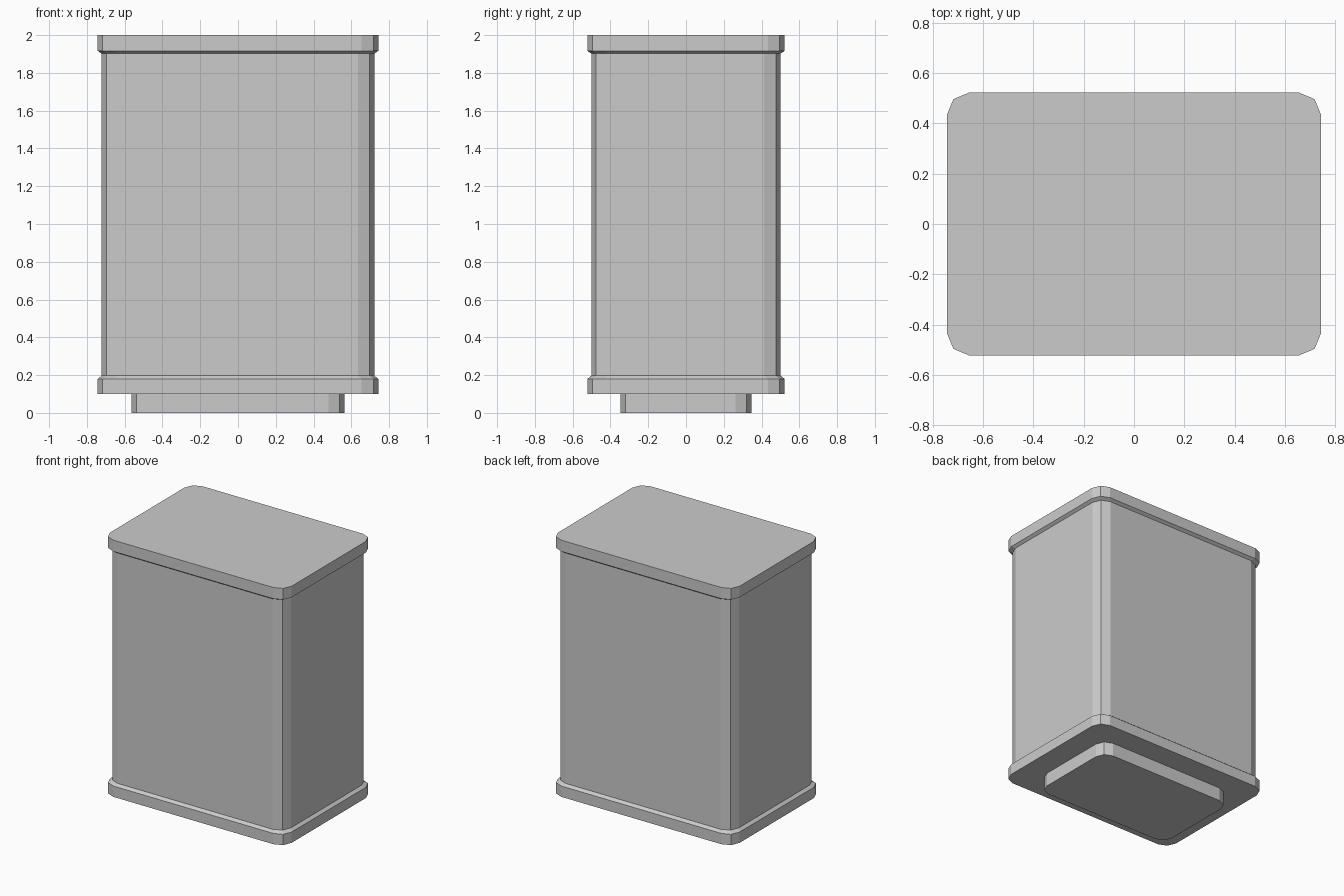
import bpy
import bmesh
from math import cos, sin, pi

cube = bpy.data.objects.get("Cube")
if cube:
    bpy.data.objects.remove(cube, do_unlink=True)

# One plain grey for the whole model
grey = bpy.data.materials.new("plain grey")
grey.use_nodes = True
colour = (0.6, 0.6, 0.6, 1)
grey.diffuse_color = colour
grey.node_tree.nodes["Principled BSDF"].inputs["Base Color"].default_value = colour

CORNER_STEPS = 2


def rounded_outline(half_x, half_y, radius):
    """Rectangle outline whose corners are each cut in two flats."""
    points = []
    for quarter, (sx, sy) in enumerate([(1, 1), (-1, 1), (-1, -1), (1, -1)]):
        for step in range(CORNER_STEPS + 1):
            angle = (quarter + step / CORNER_STEPS) * pi / 2
            points.append((sx * (half_x - radius) + radius * cos(angle),
                           sy * (half_y - radius) + radius * sin(angle)))
    return points


def loft(name, sections, cap_bottom=False, cap_top=False):
    """Stack rounded outlines given as (z, size) and skin them."""
    bm = bmesh.new()
    rings = [[bm.verts.new((x, y, z)) for x, y in rounded_outline(*size)]
             for z, size in sections]
    for low, high in zip(rings, rings[1:]):
        for i in range(len(low)):
            j = (i + 1) % len(low)
            bm.faces.new((low[i], low[j], high[j], high[i]))
    if cap_bottom:
        bm.faces.new(rings[0][::-1])
    if cap_top:
        bm.faces.new(rings[-1])
    mesh = bpy.data.meshes.new(name)
    bm.to_mesh(mesh)
    bm.free()
    mesh.materials.append(grey)
    obj = bpy.data.objects.new(name, mesh)
    bpy.context.collection.objects.link(obj)
    return obj


# Half width, half depth and corner radius of each outline
FOOT = (0.563, 0.346, 0.084)
RIM = (0.743, 0.522, 0.088)
BODY = (0.722, 0.501, 0.088)

# Recessed foot under the box
loft("foot", [(0, FOOT), (0.1, FOOT)], cap_bottom=True)

# Bottom rim with a sloped upper lip
loft("bottom_rim", [(0.1, RIM), (0.18, RIM), (0.197, BODY)], cap_bottom=True)

# Straight walls between the rims
loft("body", [(0.197, BODY), (1.902, BODY)])

# Lid with a sloped lower lip
loft("lid", [(1.902, BODY), (1.917, RIM), (2, RIM)], cap_top=True)
